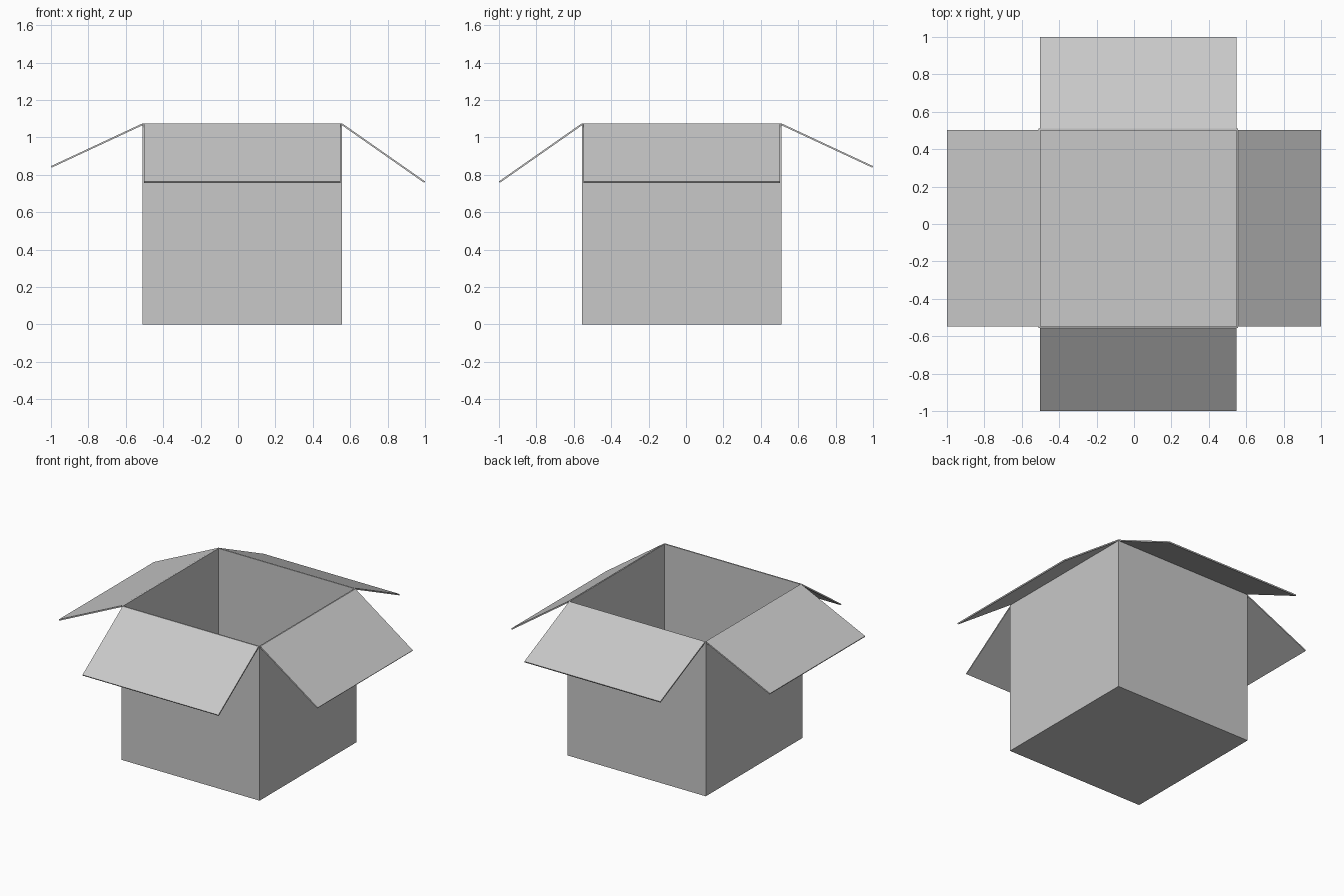
import bpy
import bmesh
from math import radians
from mathutils import Matrix, Vector

cube = bpy.data.objects.get("Cube")
if cube:
    bpy.data.objects.remove(cube, do_unlink=True)

CENTRE = Vector((0.0235, -0.0235, 0))
HALF = 0.5335       # half the width of the box
HEIGHT = 1.075
FLAP_HALF = 0.525   # half the hinge length of a flap
FLAP_LENGTH = 0.541
THICKNESS = 0.009

card = bpy.data.materials.new("plain grey card")
card.use_nodes = True
card.diffuse_color = (0.58, 0.58, 0.58, 1)
card.node_tree.nodes["Principled BSDF"].inputs["Base Color"].default_value = card.diffuse_color


def card_object(name, bm):
    """Turn a sheet into a card part, thickened behind its faces."""
    mesh = bpy.data.meshes.new(name)
    bm.to_mesh(mesh)
    bm.free()
    mesh.materials.append(card)
    obj = bpy.data.objects.new(name, mesh)
    bpy.context.collection.objects.link(obj)
    solid = obj.modifiers.new("card thickness", "SOLIDIFY")
    solid.thickness = THICKNESS
    solid.offset = -1
    solid.use_even_offset = True
    return obj


# Open box: a cube without its top
bm = bmesh.new()
bmesh.ops.create_cube(bm, size=1)
bmesh.ops.scale(bm, vec=(2 * HALF, 2 * HALF, HEIGHT), verts=bm.verts)
bmesh.ops.translate(bm, vec=CENTRE + Vector((0, 0, HEIGHT / 2)), verts=bm.verts)
bmesh.ops.delete(bm, geom=[f for f in bm.faces if f.normal.z > 0.5], context="FACES")
card_object("box_body", bm)

# Flaps: hinged on the outer top edges, folded out and down
for name, turn, droop in (("left_flap", 0, 35), ("back_flap", 90, 25),
                          ("right_flap", 180, 25), ("front_flap", 270, 35)):
    bm = bmesh.new()
    corners = [(0, -FLAP_HALF, 0), (FLAP_LENGTH, -FLAP_HALF, 0),
               (FLAP_LENGTH, FLAP_HALF, 0), (0, FLAP_HALF, 0)]
    bm.faces.new([bm.verts.new(c) for c in corners])
    place = (Matrix.Translation(CENTRE)
             @ Matrix.Rotation(radians(turn), 4, "Z")
             @ Matrix.Translation((HALF, 0, HEIGHT))
             @ Matrix.Rotation(radians(droop), 4, "Y"))
    bm.transform(place)
    bm.normal_update()
    card_object(name, bm)
